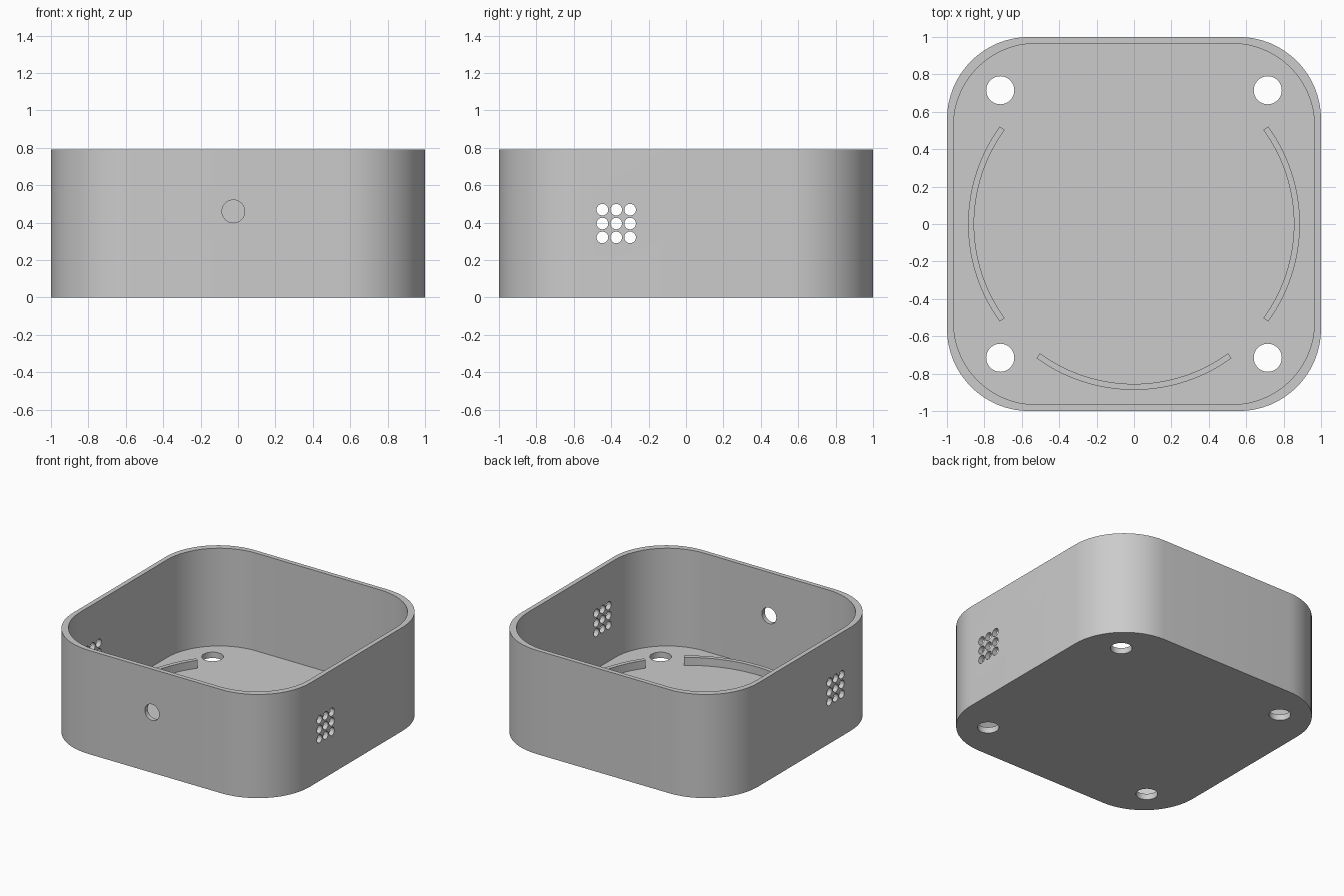
import bpy, bmesh, math
from mathutils import Matrix, Vector

if "Cube" in bpy.data.objects:
    bpy.data.objects.remove(bpy.data.objects["Cube"])

HEIGHT, FLOOR, WALL, RADIUS = 0.79, 0.045, 0.035, 0.44

grey = bpy.data.materials.new("light grey plastic")
grey.use_nodes = True
colour = (0.6, 0.6, 0.6, 1)
grey.diffuse_color = colour
grey.node_tree.nodes["Principled BSDF"].inputs["Base Color"].default_value = colour


def make_object(name, bm):
    bmesh.ops.recalc_face_normals(bm, faces=bm.faces)
    mesh = bpy.data.meshes.new(name)
    bm.to_mesh(mesh)
    bm.free()
    mesh.materials.append(grey)
    obj = bpy.data.objects.new(name, mesh)
    bpy.context.collection.objects.link(obj)
    return obj


def smooth(obj):
    bpy.ops.object.select_all(action='DESELECT')
    obj.select_set(True)
    bpy.context.view_layer.objects.active = obj
    bpy.ops.object.shade_smooth_by_angle(angle=math.radians(30))


def rounded_square(half, z, steps=16):
    """Points around a square with rounded corners."""
    points = []
    for corner in range(4):
        mid = math.radians(45 + 90 * corner)
        centre = Vector((math.cos(mid), math.sin(mid), 0)) * (half - RADIUS) * math.sqrt(2)
        for i in range(steps + 1):
            a = math.radians(90 * (corner + i / steps))
            points.append(centre + Vector((RADIUS * math.cos(a), RADIUS * math.sin(a), z)))
    return points


def add_cylinder(bm, centre, radius, depth, axis):
    turn = Vector((0, 0, 1)).rotation_difference(Vector(axis)).to_matrix().to_4x4()
    bmesh.ops.create_cone(bm, cap_ends=True, segments=32, radius1=radius, radius2=radius,
                          depth=depth, matrix=Matrix.Translation(centre) @ turn)


# Open tray: outer wall, rim, inner wall and floor
bm = bmesh.new()
inner = 1 - WALL
rings = [[bm.verts.new(p) for p in rounded_square(half, z)]
         for half, z in ((1, 0), (1, HEIGHT), (inner, HEIGHT), (inner, FLOOR))]
for low, high in zip(rings, rings[1:]):
    for i in range(len(low)):
        j = (i + 1) % len(low)
        bm.faces.new((low[i], low[j], high[j], high[i]))
bm.faces.new(rings[0])
bm.faces.new(rings[-1])
tray = make_object("tray", bm)

# Holes: four in the floor, one in the front, a grid through both sides
bm = bmesh.new()
for x in (-0.715, 0.715):
    for y in (-0.715, 0.715):
        add_cylinder(bm, (x, y, 0), 0.075, 0.3, (0, 0, 1))
add_cylinder(bm, (-0.025, -1, 0.46), 0.061, 0.3, (0, 1, 0))
for row in (-1, 0, 1):
    for column in (-1, 0, 1):
        add_cylinder(bm, (0, -0.373 + 0.074 * column, 0.395 + 0.074 * row), 0.031, 2.4, (1, 0, 0))
cutter = make_object("hole_cutter", bm)
cutter.hide_render = True

cut = tray.modifiers.new("holes", 'BOOLEAN')
cut.operation = 'DIFFERENCE'
cut.solver = 'EXACT'
cut.object = cutter
bpy.context.view_layer.objects.active = tray
bpy.ops.object.modifier_apply(modifier=cut.name)
bpy.data.objects.remove(cutter)
smooth(tray)


# Curved ribs standing on the floor
def make_rib(name, direction, spread=36, steps=32):
    bm = bmesh.new()
    sections = []
    for i in range(steps + 1):
        a = math.radians(direction - spread + 2 * spread * i / steps)
        sections.append([bm.verts.new((r * math.cos(a), r * math.sin(a), z)) for r, z in
                         ((0.855, 0.04), (0.887, 0.04), (0.887, 0.105), (0.855, 0.105))])
    for a, b in zip(sections, sections[1:]):
        for k in range(4):
            n = (k + 1) % 4
            bm.faces.new((a[k], a[n], b[n], b[k]))
    bm.faces.new(sections[0])
    bm.faces.new(sections[-1])
    smooth(make_object(name, bm))


for name, direction in (("left_rib", 0), ("right_rib", 180), ("front_rib", 270)):
    make_rib(name, direction)
